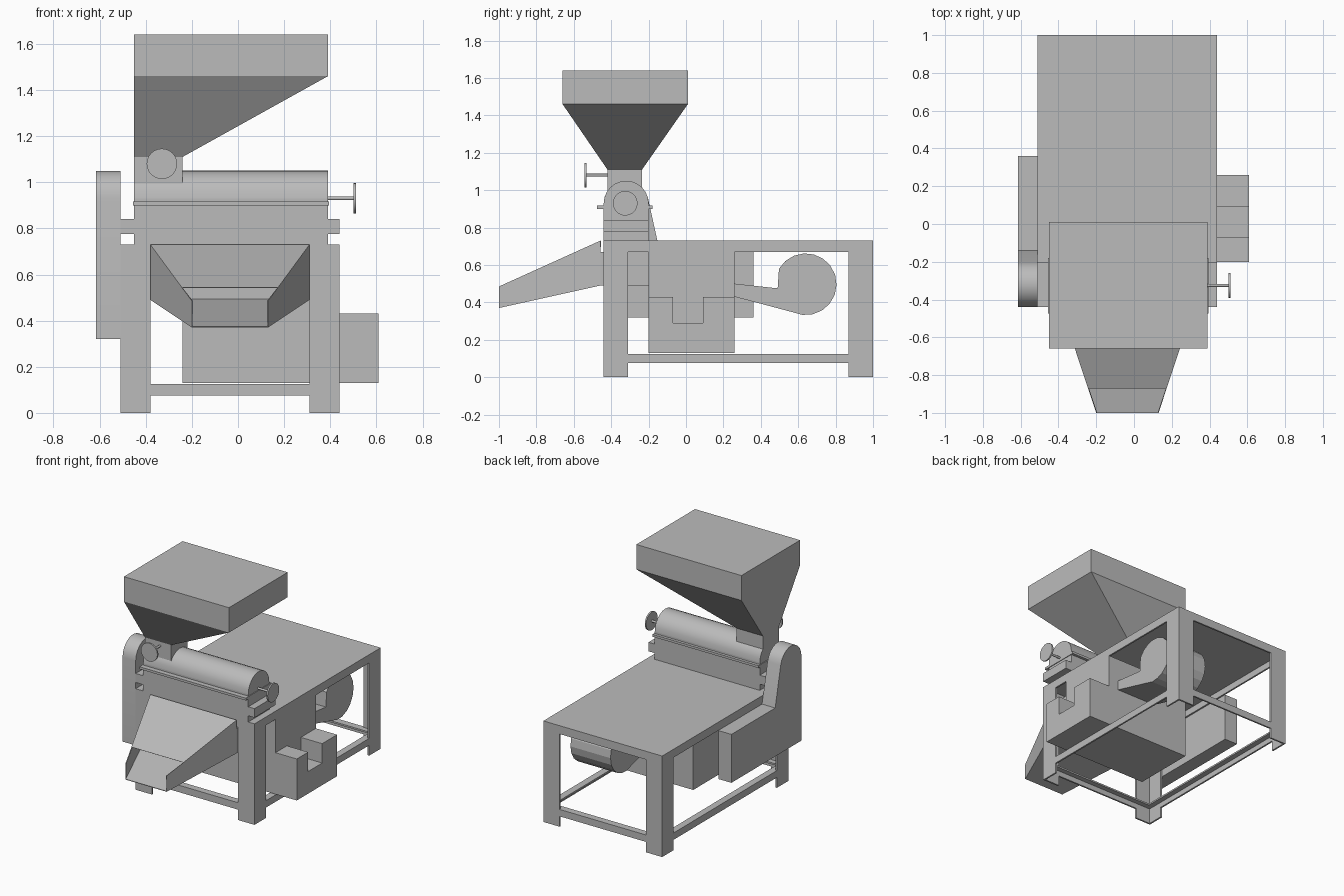
import bpy, bmesh, math
from mathutils import Vector

cube = bpy.data.objects.get("Cube")
if cube:
    bpy.data.objects.remove(cube)

grey = bpy.data.materials.new("machine grey")
grey.use_nodes = True
tone = (0.5, 0.5, 0.5, 1)
grey.diffuse_color = tone
grey.node_tree.nodes["Principled BSDF"].inputs["Base Color"].default_value = tone


def make(name, bm):
    bmesh.ops.recalc_face_normals(bm, faces=bm.faces)
    mesh = bpy.data.meshes.new(name)
    bm.to_mesh(mesh)
    bm.free()
    mesh.materials.append(grey)
    ob = bpy.data.objects.new(name, mesh)
    bpy.context.collection.objects.link(ob)
    return ob


def loft(name, lower, upper):
    """Closed solid between two matching point loops."""
    bm = bmesh.new()
    a = [bm.verts.new(p) for p in lower]
    b = [bm.verts.new(p) for p in upper]
    bm.faces.new(a)
    bm.faces.new(b)
    n = len(a)
    for i in range(n):
        j = (i + 1) % n
        bm.faces.new((a[i], a[j], b[j], b[i]))
    return make(name, bm)


def rect(x, y, z):
    return [(x[0], y[0], z), (x[1], y[0], z), (x[1], y[1], z), (x[0], y[1], z)]


def box(name, x, y, z):
    return loft(name, rect(x, y, z[0]), rect(x, y, z[1]))


def prism_x(name, profile, x):
    """Extrude a (y, z) profile along x."""
    return loft(name, [(x[0], *p) for p in profile], [(x[1], *p) for p in profile])


def prism_z(name, profile, z):
    return loft(name, [(*p, z[0]) for p in profile], [(*p, z[1]) for p in profile])


def arc(c, r, a0, a1, n):
    angles = [math.radians(a0 + (a1 - a0) * i / n) for i in range(n + 1)]
    return [(c[0] + r * math.cos(a), c[1] + r * math.sin(a)) for a in angles]


def rod(name, start, end, radius, sides=24):
    start, end = Vector(start), Vector(end)
    axis = end - start
    bm = bmesh.new()
    bmesh.ops.create_cone(bm, cap_ends=True, segments=sides, radius1=radius,
                          radius2=radius, depth=axis.length)
    bm.transform(axis.to_track_quat('Z', 'Y').to_matrix().to_4x4())
    bmesh.ops.translate(bm, verts=bm.verts, vec=(start + end) / 2)
    return make(name, bm)


# Table frame: angle-iron legs, rim and lower rails
X0, X1, Y0, Y1, TOP = -0.51, 0.44, -0.44, 1.0, 0.73
T, LEG = 0.012, 0.13
for cx, sx, side in ((X0, 1, "right"), (X1, -1, "left")):
    for cy, sy, end in ((Y0, 1, "front"), (Y1, -1, "back")):
        ell = [(0, 0), (LEG, 0), (LEG, T), (T, T), (T, LEG), (0, LEG)]
        prism_z(f"{end}_{side}_leg",
                [(cx + sx * u, cy + sy * v) for u, v in ell], (0, TOP - T))
box("table_top", (X0, X1), (Y0, Y1), (TOP - T, TOP))


def span(edge, sign, width):
    return tuple(sorted((edge, edge + sign * width)))


for label, z0, z1, flange in (("rim", 0.67, TOP - T, 0), ("rail", 0.075, 0.125, 0.05)):
    for edge, sign, side in ((X0, 1, "right"), (X1, -1, "left")):
        box(f"{side}_{label}", span(edge, sign, T), (Y0 + T, Y1 - T), (z0, z1))
        if flange:
            box(f"{side}_{label}_flange", span(edge, sign, flange), (Y0 + T, Y1 - T), (z1 - T, z1))
    for edge, sign, end in ((Y0, 1, "front"), (Y1, -1, "back")):
        box(f"{end}_{label}", (X0 + T, X1 - T), span(edge, sign, T), (z0, z1))
        if flange:
            box(f"{end}_{label}_flange", (X0 + T, X1 - T), span(edge, sign, flange), (z1 - T, z1))

# Separator box with a notched outlet
box("separator_body", (-0.24, X1), (-0.2, 0.26), (0.13, 0.67))
notch = [(-0.2, 0.13), (0.26, 0.13), (0.26, 0.43), (0.09, 0.43), (0.09, 0.29),
         (-0.07, 0.29), (-0.07, 0.43), (-0.2, 0.43)]
prism_x("separator_outlet", notch, (X1, 0.61))

# Blower with scroll casing and duct
scroll = [(0.26, 0.5), (0.26, 0.43)] + arc((0.64, 0.497), 0.165, -115, 150, 14) + [(0.49, 0.475)]
prism_x("blower", scroll, (0.04, 0.36))

# Belt guard
guard = [(-0.44, 0.32), (0.36, 0.32), (0.36, 0.67), (-0.14, 0.67)]
guard += arc((-0.32, 0.93), 0.12, 12, 180, 10)
prism_x("belt_guard", guard, (-0.615, X0))

# Milling unit: casing, bearing bars, flange and drum cover
MX = (-0.45, 0.39)
box("lower_casing", (-0.38, 0.31), (-0.458, -0.2), (0.49, 0.67))
box("upper_casing", MX, (-0.44, -0.2), (TOP, 0.93))
box("bearing_bar", (X0, X1), (-0.44, -0.2), (0.775, 0.84))
box("casing_flange", (-0.455, 0.395), (-0.475, -0.18), (0.9, 0.917))
cover = prism_x("drum_cover", arc((-0.32, 0.93), 0.12, 0, 180, 12), MX)

# Hopper
NX, NY = (-0.45, -0.24), (-0.42, -0.235)
HX, HY = MX, (-0.66, 0.01)
box("hopper_neck", NX, NY, (0.98, 1.11))
loft("hopper_funnel", rect(NX, NY, 1.11), rect(HX, HY, 1.46))
box("hopper_bin", HX, HY, (1.46, 1.64))

# Hand wheels on rods
rod("feed_rod", (-0.33, -0.42, 1.08), (-0.33, -0.535, 1.08), 0.008, 12)
rod("feed_wheel", (-0.33, -0.532, 1.08), (-0.33, -0.543, 1.08), 0.066)
rod("pressure_rod", (0.38, -0.325, 0.93), (0.505, -0.325, 0.93), 0.008, 12)
rod("pressure_wheel", (0.5, -0.325, 0.93), (0.511, -0.325, 0.93), 0.066)

# Discharge chute: open tip, top sheet stops short of the end
bm = bmesh.new()
V = bm.verts.new
back = [V((x, -0.458, z)) for x, z in ((-0.38, 0.49), (0.31, 0.49), (0.31, 0.73), (-0.38, 0.73))]
tip = [V((x, -1, z)) for x, z in ((-0.2, 0.37), (0.13, 0.37), (0.13, 0.485), (-0.2, 0.485))]
cut_r, cut_l = (V(back[i].co.lerp(tip[i].co, 0.76)) for i in (2, 3))
for face in ((back[0], back[1], tip[1], tip[0]),
             (back[1], back[2], cut_r, tip[2], tip[1]),
             (back[3], back[0], tip[0], tip[3], cut_l),
             (back[2], back[3], cut_l, cut_r)):
    bm.faces.new(face)
chute = make("discharge_chute", bm)
sheet = chute.modifiers.new("sheet", 'SOLIDIFY')
sheet.thickness = 0.005
sheet.offset = -1

# Smooth the rounded parts, keeping edges sharp
bpy.ops.object.select_all(action='DESELECT')
for part in ("drum_cover", "belt_guard", "feed_wheel", "pressure_wheel", "feed_rod", "pressure_rod"):
    ob = bpy.data.objects[part]
    ob.select_set(True)
    bpy.context.view_layer.objects.active = ob
bpy.ops.object.shade_smooth_by_angle(angle=math.radians(31))
